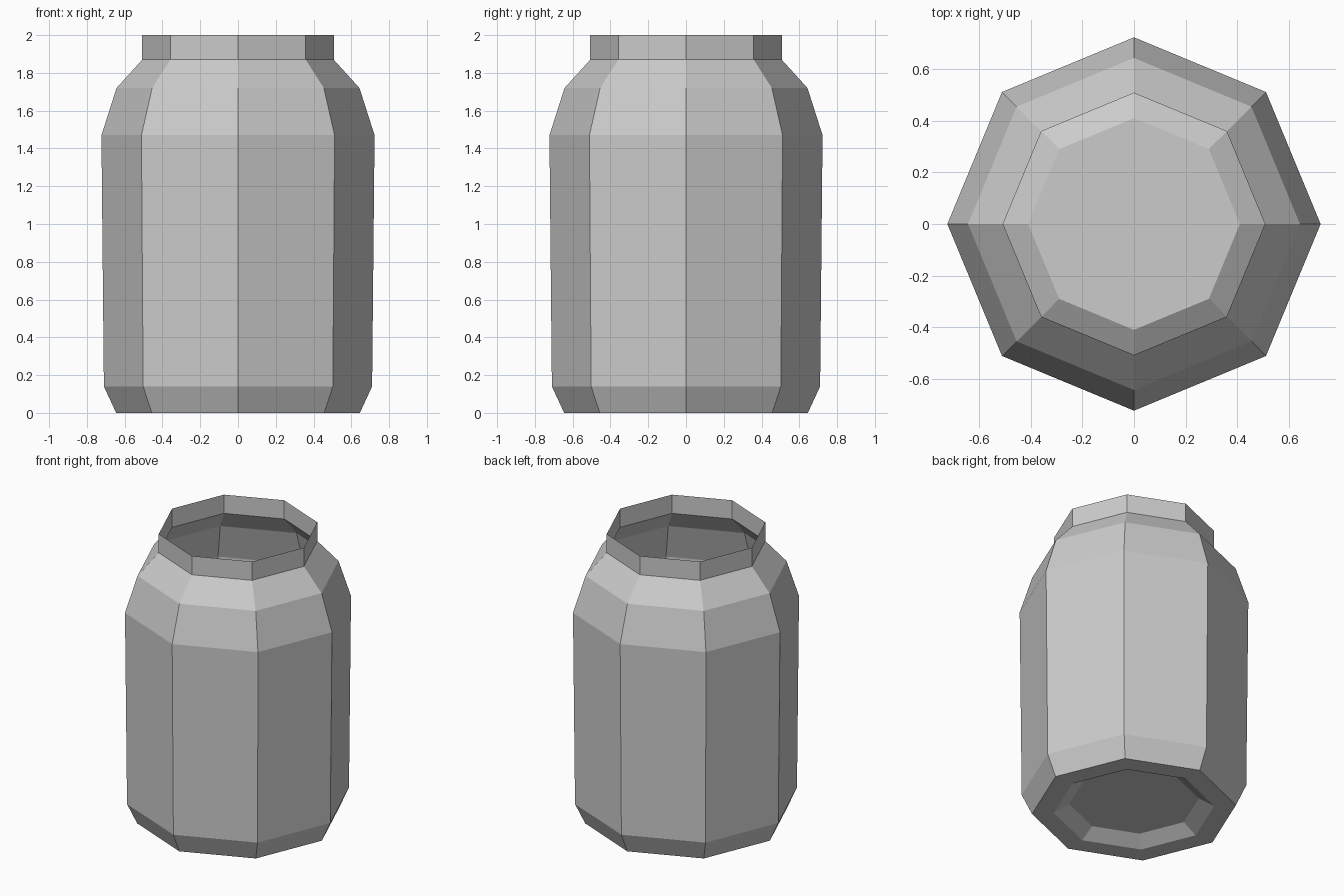
import bpy, bmesh
from math import cos, sin, pi

if "Cube" in bpy.data.objects:
    bpy.data.objects.remove(bpy.data.objects["Cube"])

SIDES = 8

# Profile (radius, height): raised base centre, foot, body, shoulder, open neck
profile = [(0.41, 0.06), (0.507, 0.0), (0.645, 0.0), (0.71, 0.14),
           (0.723, 1.47), (0.643, 1.72), (0.507, 1.87), (0.507, 2.0)]

bm = bmesh.new()
rings = [[bm.verts.new((r * cos(2 * pi * i / SIDES), r * sin(2 * pi * i / SIDES), z))
          for i in range(SIDES)] for r, z in profile]

# Thin single-surface wall, open at the top
for low, high in zip(rings, rings[1:]):
    for i in range(SIDES):
        j = (i + 1) % SIDES
        bm.faces.new((low[i], low[j], high[j], high[i]))

# Recessed floor, facing down
bm.faces.new(rings[0][::-1])

mesh = bpy.data.meshes.new("jar")
bm.to_mesh(mesh)
bm.free()
jar = bpy.data.objects.new("jar", mesh)
bpy.context.collection.objects.link(jar)
